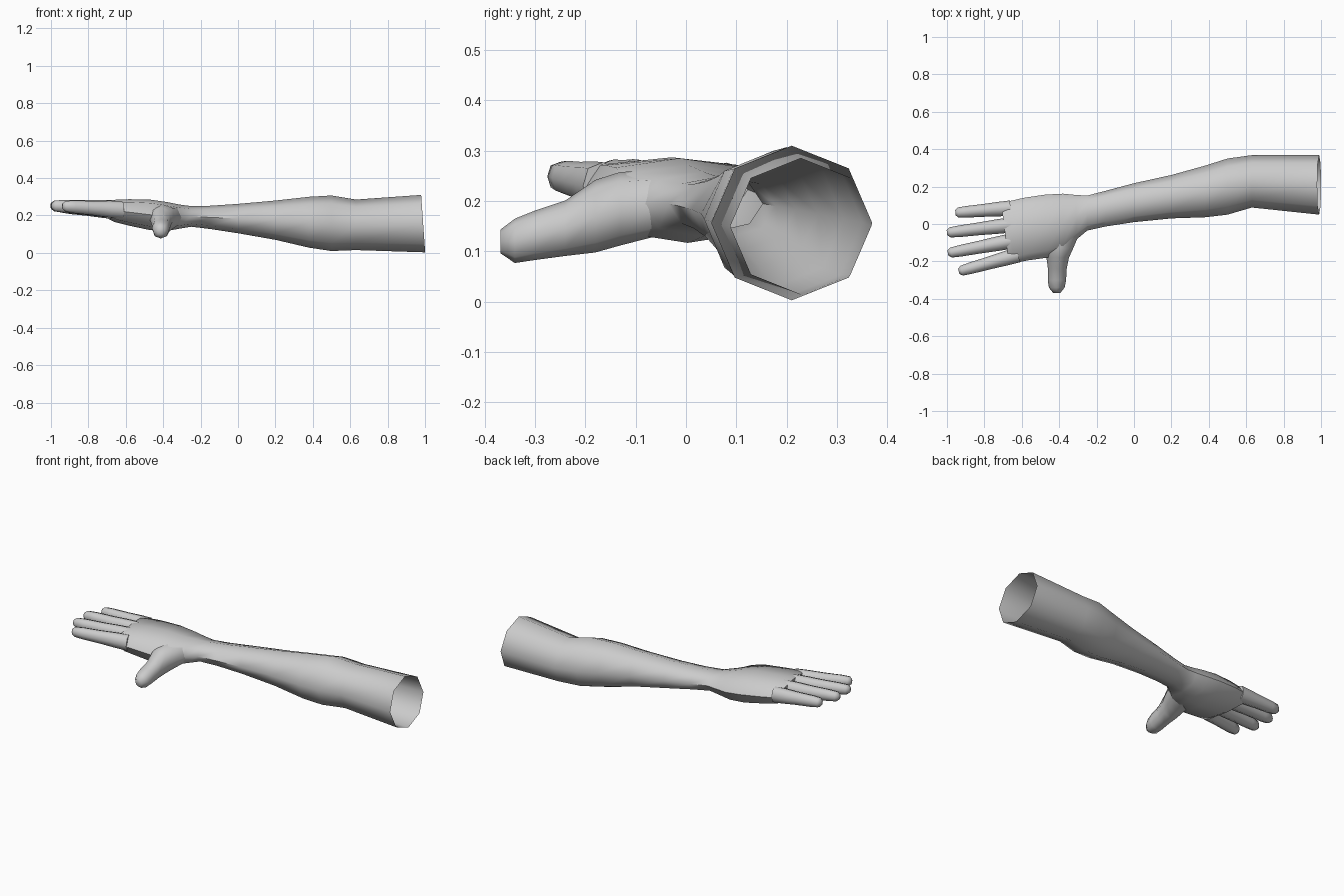
import bpy, bmesh, math
from mathutils import Vector

skin = bpy.data.materials.new("grey skin")
skin.diffuse_color = (0.6, 0.6, 0.6, 1)


def loft(name, rings, sides=8, cap_start=False):
    """Skin rings of (x, y, z, half width, half height, yaw, lean, squareness)."""
    bm = bmesh.new()
    loops = []
    for x, y, z, a, b, yaw, lean, p in rings:
        side = Vector((-math.sin(yaw), math.cos(yaw), 0))
        up = Vector((lean, 0, 1))
        loop = []
        for k in range(sides):
            t = 2 * math.pi * k / sides
            c, s = math.cos(t), math.sin(t)
            c = math.copysign(abs(c) ** p, c)
            s = math.copysign(abs(s) ** p, s)
            loop.append(bm.verts.new(Vector((x, y, z)) + side * a * c + up * b * s))
        loops.append(loop)
    for l0, l1 in zip(loops, loops[1:]):
        for k in range(sides):
            n = (k + 1) % sides
            bm.faces.new((l0[k], l0[n], l1[n], l1[k]))
    bm.faces.new(loops[-1])
    if cap_start:
        bm.faces.new(loops[0])
    bmesh.ops.recalc_face_normals(bm, faces=bm.faces)
    me = bpy.data.meshes.new(name)
    bm.to_mesh(me)
    bm.free()
    me.materials.append(skin)
    ob = bpy.data.objects.new(name, me)
    bpy.context.collection.objects.link(ob)
    bpy.context.view_layer.objects.active = ob
    ob.select_set(True)
    bpy.ops.object.shade_smooth_by_angle(angle=math.radians(60))
    ob.select_set(False)
    return ob


# Arm and palm: x, y low, y high, z low, z high, yaw, lean, squareness
outline = [
    (0.99, 0.05, 0.37, 0.003, 0.31, 0, -0.07, 1),
    (0.63, 0.088, 0.368, 0.015, 0.285, 0, 0, 1),
    (0.50, 0.05, 0.35, 0.010, 0.307, 0, 0, 1),
    (0.38, 0.036, 0.312, 0.028, 0.30, 0, 0, 1),
    (0.20, 0.03, 0.262, 0.07, 0.28, 0, 0, 1),
    (0.00, 0.01, 0.218, 0.105, 0.262, 0, 0, 1),
    (-0.15, -0.013, 0.178, 0.128, 0.252, 0, 0, 1),
    (-0.25, -0.035, 0.152, 0.14, 0.25, 0, 0, 0.95),
    (-0.31, -0.085, 0.155, 0.13, 0.258, 0, 0, 0.85),
    (-0.38, -0.155, 0.162, 0.117, 0.272, 0, 0, 0.8),
    (-0.47, -0.18, 0.157, 0.122, 0.285, 0.03, 0, 0.75),
    (-0.58, -0.195, 0.14, 0.145, 0.287, 0.07, 0, 0.7),
    (-0.66, -0.21, 0.12, 0.165, 0.284, 0.12, 0, 0.65),
    (-0.69, -0.205, 0.112, 0.18, 0.278, 0.13, 0, 0.65),
]
loft("arm_and_palm", [
    (x, (y0 + y1) / 2, (z0 + z1) / 2, (y1 - y0) / 2, (z1 - z0) / 2, yaw, lean, p)
    for x, y0, y1, z0, z1, yaw, lean, p in outline])

# Fingers: base, tip
fingers = {
    "little_finger": ((-0.66, 0.085, 0.228), (-0.955, 0.06, 0.245)),
    "ring_finger": ((-0.66, -0.005, 0.235), (-1.0, -0.047, 0.252)),
    "middle_finger": ((-0.66, -0.092, 0.235), (-0.995, -0.156, 0.252)),
    "index_finger": ((-0.62, -0.165, 0.23), (-0.937, -0.254, 0.25)),
}
# Share of length, half width, half height
finger_shape = [(0, 0.041, 0.047), (0.2, 0.039, 0.045), (0.5, 0.034, 0.038),
                (0.8, 0.031, 0.034), (0.95, 0.027, 0.029), (1, 0.014, 0.016)]
for name, (base, tip) in fingers.items():
    base, tip = Vector(base), Vector(tip)
    yaw = math.atan2(base.y - tip.y, base.x - tip.x)
    loft(name, [(*base.lerp(tip, t), a, b, yaw, 0, 0.85)
                for t, a, b in finger_shape], 8, True)

# Thumb, flaring into the palm
thumb = [(-0.395, -0.06, 0.195, 0.10, 0.065), (-0.40, -0.13, 0.185, 0.075, 0.073),
         (-0.408, -0.18, 0.17, 0.06, 0.072), (-0.41, -0.24, 0.146, 0.05, 0.055),
         (-0.412, -0.30, 0.132, 0.049, 0.049), (-0.413, -0.34, 0.121, 0.042, 0.044),
         (-0.413, -0.368, 0.12, 0.02, 0.024)]
loft("thumb", [(*r, math.pi / 2, 0, 0.9) for r in thumb], 8, True)
